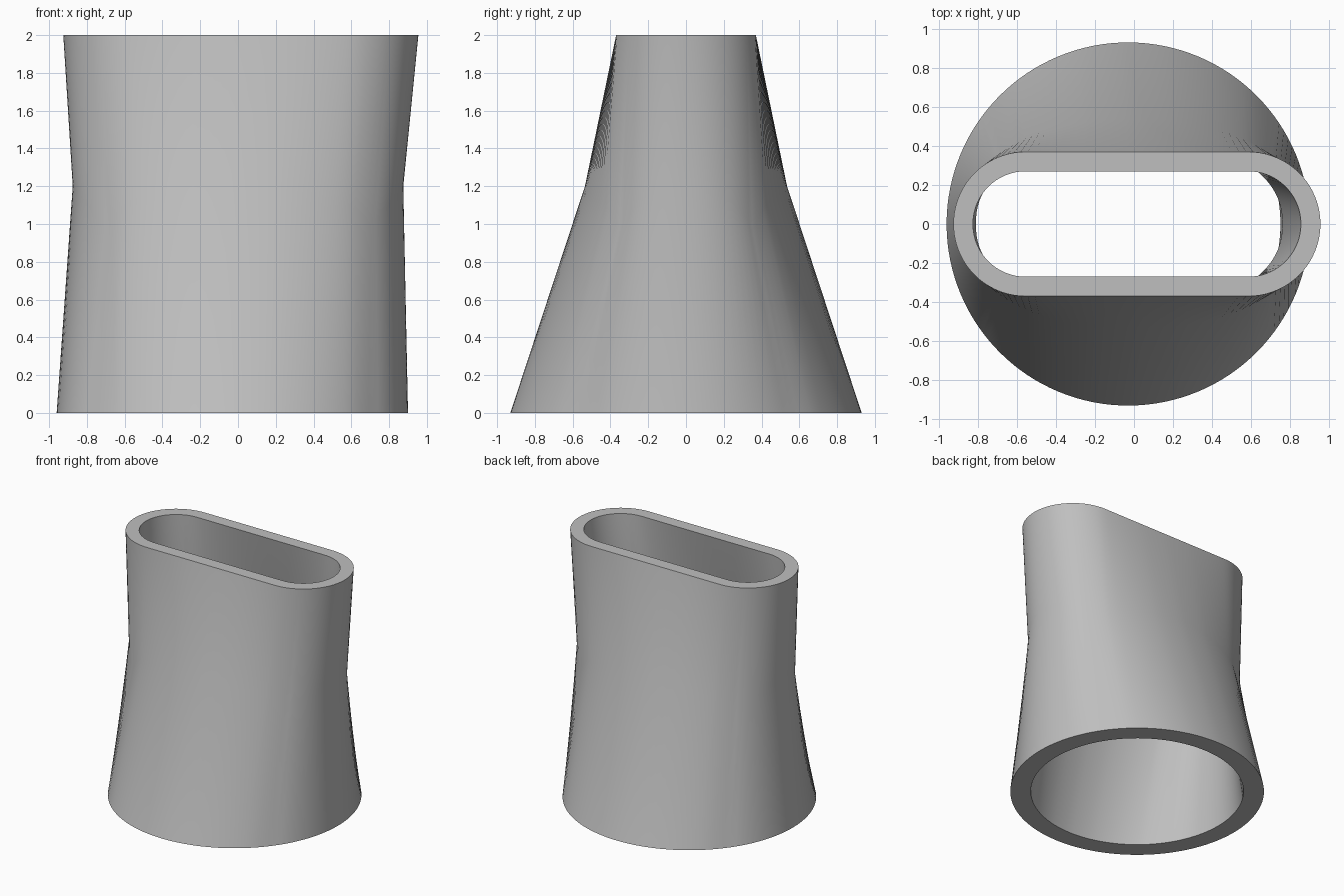
import bpy, bmesh, math

cube = bpy.data.objects.get("Cube")
if cube:
    bpy.data.objects.remove(cube, do_unlink=True)

SEG = 128

grey = bpy.data.materials.new("plain grey")
grey.use_nodes = True
grey.diffuse_color = (0.52, 0.52, 0.52, 1)
grey.node_tree.nodes["Principled BSDF"].inputs["Base Color"].default_value = grey.diffuse_color


def waist_height(c):
    """Height of the seam, dipping at the four corners of the waist."""
    keys = [(0, 1.2), (0.25, 1.18), (0.68, 1.1), (0.8, 0.98), (1, 1.2)]
    for (c0, z0), (c1, z1) in zip(keys, keys[1:]):
        if c <= c1:
            return z0 + (z1 - z0) * (c - c0) / (c1 - c0)
    return 1.2


def ring(bm, centre, a, depth, height):
    """Closed ring of half width a; depth and height follow c = |cos t|."""
    verts = []
    for i in range(SEG):
        t = 2 * math.pi * i / SEG
        c = min(1.0, abs(math.cos(t)))
        y = math.copysign(depth(c), math.sin(t))
        verts.append(bm.verts.new((centre + a * math.cos(t), y, height(c))))
    return verts


def oval(b, n):
    return lambda c: b * max(0.0, 1 - c ** n) ** (1 / n)


def slot(a, r):
    """Straight sides with round ends of radius r."""
    return lambda c: math.sqrt(max(0.0, r * r - max(0.0, c * a - (a - r)) ** 2))


def level(z):
    return lambda c: z


bm = bmesh.new()
# Outer wall upwards, then inner wall downwards
rings = [
    ring(bm, -0.03, 0.93, oval(0.93, 2), level(0)),
    ring(bm, 0, 0.875, oval(0.535, 2.25), waist_height),
    ring(bm, 0.015, 0.94, slot(0.94, 0.37), level(2)),
    ring(bm, 0.015, 0.84, slot(0.84, 0.27), level(2)),
    ring(bm, -0.025, 0.785, oval(0.44, 2.25), waist_height),
    ring(bm, -0.03, 0.78, oval(0.78, 2), level(0)),
]
for lower, upper in zip(rings, rings[1:] + rings[:1]):
    for i in range(SEG):
        j = (i + 1) % SEG
        bm.faces.new((lower[i], lower[j], upper[j], upper[i]))
bmesh.ops.recalc_face_normals(bm, faces=bm.faces)

mesh = bpy.data.meshes.new("adapter_tube")
bm.to_mesh(mesh)
bm.free()
mesh.materials.append(grey)
tube = bpy.data.objects.new("adapter_tube", mesh)
bpy.context.collection.objects.link(tube)
bpy.context.view_layer.objects.active = tube
tube.select_set(True)
bpy.ops.object.shade_smooth_by_angle(angle=math.radians(30))
